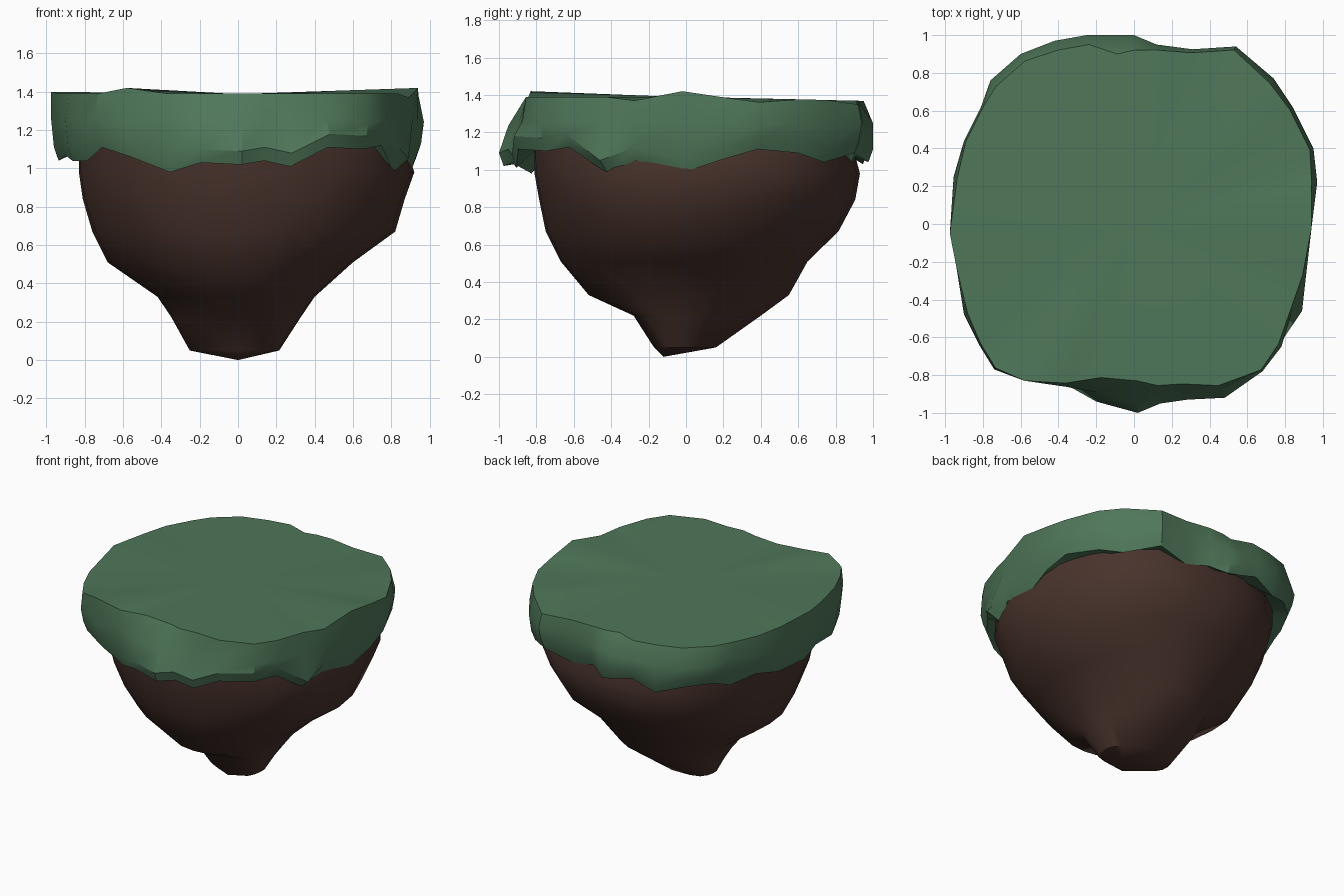
import bpy, bmesh, math, random

if "Cube" in bpy.data.objects:
    bpy.data.objects.remove(bpy.data.objects["Cube"])
random.seed(7)


def material(name, col):
    m = bpy.data.materials.new(name)
    m.diffuse_color = (*col, 1)
    m.use_nodes = True
    m.node_tree.nodes["Principled BSDF"].inputs["Base Color"].default_value = m.diffuse_color
    return m


def loft(name, rings, start, end, mat, angle):
    """Skin a list of equal rings; start/end are fan points or None."""
    bm = bmesh.new()
    vs = [[bm.verts.new(p) for p in r] for r in rings]
    n = len(vs[0])
    for a, b in zip(vs, vs[1:]):
        for i in range(n):
            j = (i + 1) % n
            bm.faces.new((a[i], a[j], b[j], b[i]))
    for ring, tip in ((vs[0], start), (vs[-1], end)):
        if tip:
            c = bm.verts.new(tip)
            for i in range(n):
                bm.faces.new((ring[i], ring[(i + 1) % n], c))
    bmesh.ops.recalc_face_normals(bm, faces=bm.faces)
    me = bpy.data.meshes.new(name)
    bm.to_mesh(me)
    bm.free()
    me.materials.append(mat)
    ob = bpy.data.objects.new(name, me)
    bpy.context.collection.objects.link(ob)
    bpy.ops.object.select_all(action='DESELECT')
    ob.select_set(True)
    bpy.context.view_layer.objects.active = ob
    bpy.ops.object.shade_smooth_by_angle(angle=math.radians(angle))
    return ob


grass = material("grass green", (0.078, 0.183, 0.1))
dirt = material("dirt brown", (0.066, 0.033, 0.025))

# Grass cap outline: x, y, inset of the top edge, height of the ragged rim
outline = [
    (.97, .22, .97, 1.06), (.95, .40, .98, 1.11), (.84, .62, .98, 1.09),
    (.74, .77, .97, 1.04), (.54, .94, .98, 1.09), (.31, .925, .98, 1.04),
    (.12, .95, .97, 1.08), (.0, 1.0, .92, 1.04), (-.10, 1.0, .90, 1.06),
    (-.25, 1.0, .95, 1.10), (-.42, .97, .95, 1.03), (-.60, .90, .96, 1.08),
    (-.76, .76, .96, 1.10), (-.81, .62, .99, 1.05), (-.90, .44, .99, 1.09),
    (-.955, .25, .98, 1.05), (-.975, -.05, 1.0, 1.04), (-.94, -.23, 1.0, 1.07),
    (-.90, -.48, .98, 1.04), (-.82, -.64, .99, 1.04), (-.74, -.77, .99, 1.11),
    (-.58, -.83, 1.0, 1.06), (-.37, -.86, .98, .98), (-.20, -.94, .865, 1.03),
    (.02, -1.0, .83, 1.02), (.14, -.95, .90, 1.04), (.28, -.93, .91, 1.01),
    (.48, -.92, .93, 1.11), (.68, -.78, .99, 1.10), (.78, -.65, .98, 1.12),
    (.89, -.46, .94, .98), (.91, -.28, .98, 1.05), (.94, -.02, 1.0, .985)]
# A few corners of the turf sit a little higher or lower than the lawn
lift = {21: .03, 32: .03, 4: -.02, 5: -.01, 16: .01, 31: -.02, 1: -.02}

top, mid, bulge, rim, lip = [], [], [], [], []
for i, (x, y, t, z) in enumerate(outline):
    flared = t < .96
    m = .95 if flared and y < 0 else 1.0
    r = 1.0 if flared else .985
    e = .91 if i == 30 else .975 if flared else .96
    zt = 1.39 - .022 * max(y, 0) + lift.get(i, 0)
    top.append((x * t, y * t, zt))
    mid.append((x * m, y * m, 1.25 + random.uniform(-.02, .02)))
    bulge.append((x * r, y * r, z + .07))
    rim.append((x * e, y * e, z))
    lip.append((x * .85, y * .85, 1.12))
loft("grass_cap", [lip, rim, bulge, mid, top], None, (0, 0, 1.388), grass, 33)

# Dirt underside: height, x min, x max, y min, y max, then squareness of the
# front-left/back-right corners and of the front-right/back-left corners
levels = [
    (1.13, -.83, .87, -.81, .89, 2.6, 2.6), (.98, -.83, .92, -.81, .93, 2.4, 2.4),
    (.84, -.81, .87, -.785, .905, 2.3, 2.3), (.67, -.76, .82, -.75, .815, 2.1, 2.2),
    (.51, -.68, .60, -.67, .65, 2.0, 2.2), (.33, -.42, .40, -.52, .55, 1.9, 2.2),
    (.22, -.345, .325, -.28, .40, 1.7, 3), (.05, -.25, .215, -.17, .16, 1.4, 4)]
SEG = 24
# One shared wobble per column keeps the faces broad, without creases
wobble = [0 if i % 6 == 0 else random.uniform(-.015, .015) for i in range(SEG)]
rings = []
for z, x0, x1, y0, y1, ea, eb in levels:
    ring = []
    for i in range(SEG):
        a = 2 * math.pi * i / SEG
        c, s = math.cos(a), math.sin(a)
        e = ea if c * s > 0 else eb
        g = (abs(c) ** e + abs(s) ** e) ** (-1 / e) * (1 + wobble[i])
        ring.append((c * g * (x1 if c > 0 else -x0),
                     s * g * (y1 if s > 0 else -y0), z))
    rings.append(ring)
loft("dirt_base", rings, None, (0, -.12, 0), dirt, 40)
